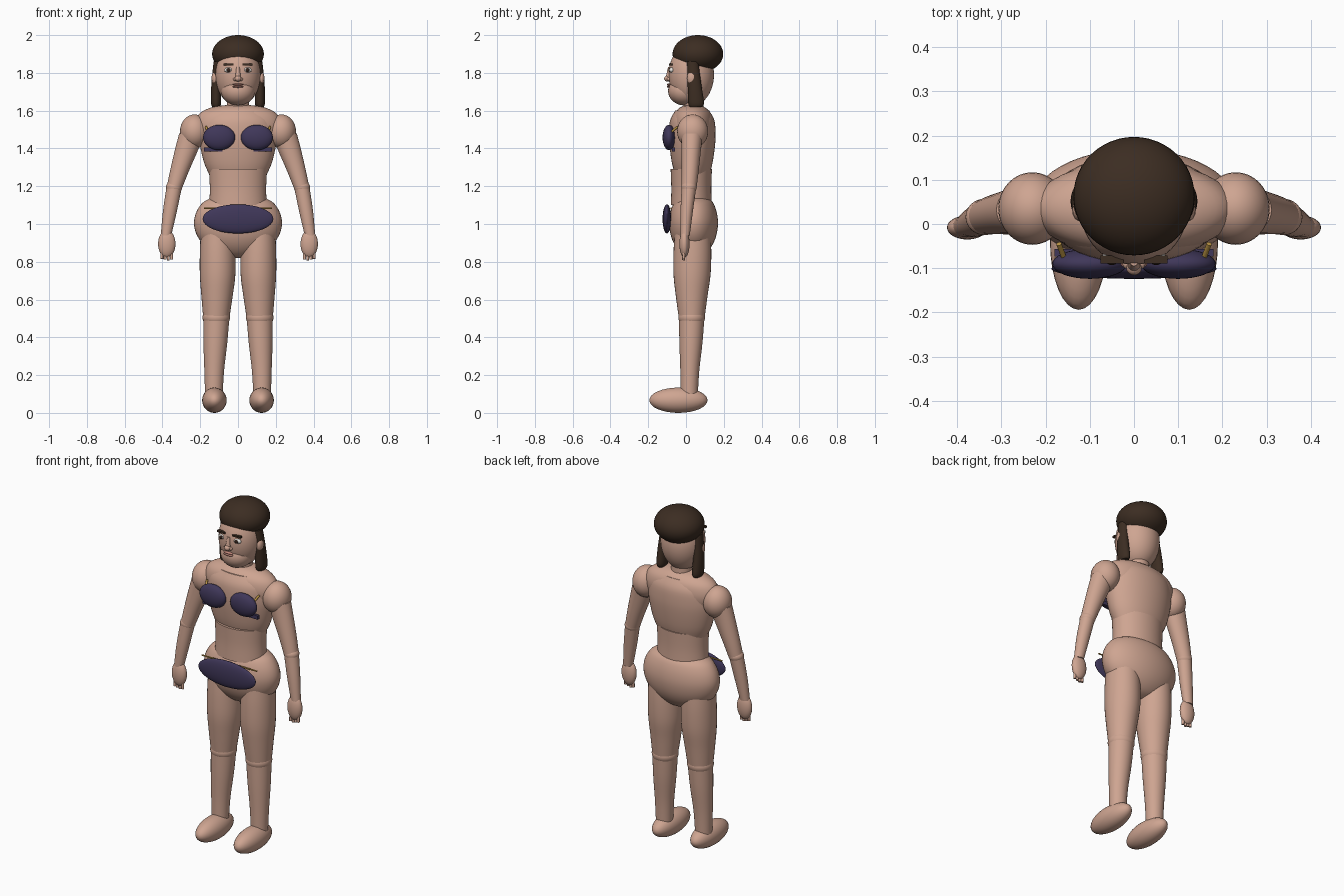
import bpy, bmesh
from math import cos, sin, tau, radians
from mathutils import Vector, Matrix

if "Cube" in bpy.data.objects:
    bpy.data.objects.remove(bpy.data.objects["Cube"])


def material(name, r, g, b):
    m = bpy.data.materials.new(name)
    m.use_nodes = True
    m.diffuse_color = (r, g, b, 1)
    m.node_tree.nodes["Principled BSDF"].inputs["Base Color"].default_value = (r, g, b, 1)
    return m


SKIN = material("skin", .62, .375, .285)
HAIR = material("dark brown hair", .045, .026, .016)
NAVY = material("navy cloth", .05, .038, .1)
GOLD = material("gold trim", .5, .3, .06)
WHITE = material("eye white", .8, .78, .74)
IRIS = material("dark iris", .03, .015, .01)
LIPS = material("lips", .55, .25, .2)


def finish(name, bm, mat):
    bmesh.ops.recalc_face_normals(bm, faces=bm.faces)
    mesh = bpy.data.meshes.new(name)
    bm.to_mesh(mesh)
    bm.free()
    mesh.materials.append(mat)
    ob = bpy.data.objects.new(name, mesh)
    bpy.context.collection.objects.link(ob)
    bpy.ops.object.select_all(action='DESELECT')
    ob.select_set(True)
    bpy.context.view_layer.objects.active = ob
    bpy.ops.object.shade_smooth_by_angle(angle=radians(40))
    return ob


def ball(name, centre, radii, mat, tilt=0, seg=32):
    bm = bmesh.new()
    place = (Matrix.Translation(centre) @ Matrix.Rotation(tilt, 4, 'X')
             @ Matrix.Diagonal((*radii, 1)))
    bmesh.ops.create_uvsphere(bm, u_segments=seg, v_segments=seg // 2, radius=1, matrix=place)
    return finish(name, bm, mat)


def box(name, centre, size, mat):
    bm = bmesh.new()
    bmesh.ops.create_cube(bm, size=1, matrix=Matrix.Translation(centre) @ Matrix.Diagonal((*size, 1)))
    return finish(name, bm, mat)


def rod(name, a, b, r, mat):
    a, b = Vector(a), Vector(b)
    bm = bmesh.new()
    place = (Matrix.Translation((a + b) / 2)
             @ (b - a).to_track_quat('Z', 'Y').to_matrix().to_4x4())
    bmesh.ops.create_cone(bm, cap_ends=True, segments=12, radius1=r, radius2=r,
                          depth=(b - a).length, matrix=place)
    return finish(name, bm, mat)


def loft(name, rings, mat, side=1, seg=32, steps=4):
    """Smooth body through level elliptical rings (x, y, z, rx, ry)."""
    ctrl = [Vector(r) for r in rings]
    ctrl = [ctrl[0]] + ctrl + [ctrl[-1]]
    path = []
    for p, q, r, s in zip(ctrl, ctrl[1:], ctrl[2:], ctrl[3:]):
        for i in range(steps):
            t = i / steps
            path.append(.5 * (2 * q + (r - p) * t + (2 * p - 5 * q + 4 * r - s) * t * t
                              + (3 * q - p - 3 * r + s) * t ** 3))
    path.append(ctrl[-1])
    bm = bmesh.new()
    loops = []
    for x, y, z, rx, ry in path:
        loops.append([bm.verts.new((side * x + rx * cos(tau * k / seg),
                                    y + ry * sin(tau * k / seg), z)) for k in range(seg)])
    for lo, hi in zip(loops, loops[1:]):
        for k in range(seg):
            n = (k + 1) % seg
            bm.faces.new((lo[k], lo[n], hi[n], hi[k]))
    bm.faces.new(loops[0])
    bm.faces.new(loops[-1])
    return finish(name, bm, mat)


def trunk(name, profile, y, depth):
    """Torso part from (half width, height) pairs; depth is the y/x ratio."""
    return loft(name, [(0, y, z, r, r * depth) for r, z in profile], SKIN, seg=48)


# Torso
trunk("pelvis", [(.02, .82), (.1, .838), (.17, .88), (.215, .935), (.233, 1.0),
                 (.222, 1.06), (.19, 1.11), (.15, 1.135)], .04, .555)
trunk("waist", [(.152, 1.1), (.149, 1.19), (.154, 1.29)], .028, .71)
trunk("chest", [(.148, 1.255), (.178, 1.32), (.2, 1.41), (.206, 1.48),
                (.195, 1.55), (.15, 1.6)], .033, .6)
trunk("shoulder_yoke", [(.2, 1.44), (.225, 1.49), (.228, 1.54), (.2, 1.588),
                        (.13, 1.62), (.03, 1.632)], .035, .47)
loft("neck", [(0, .04, 1.58, .06, .055), (0, .04, 1.7, .055, .05)], SKIN)

# Head and hair
ball("head", (0, .028, 1.79), (.12, .12, .165), SKIN, seg=48)
ball("jaw", (0, -.01, 1.705), (.09, .085, .077), SKIN)
ball("hair_cap", (0, .063, 1.9), (.137, .134, .1), HAIR, seg=48)
ball("nose_tip", (0, -.098, 1.77), (.018, .018, .016), SKIN, seg=16)
loft("nose_bridge", [(0, -.095, 1.77, .015, .014), (0, -.085, 1.83, .009, .01)], SKIN, seg=16)
for part, z in (("upper_lip", 1.738), ("lower_lip", 1.727)):
    ball(part, (0, -.09, z), (.03, .012, .006), LIPS, seg=16)

# Swimwear bottom and bands
ball("swim_bottom", (0, -.101, 1.027), (.187, .023, .077), NAVY, seg=48)
rod("waist_cord", (-.18, -.08, 1.083), (.18, -.08, 1.083), .004, GOLD)
box("chest_band", (0, -.065, 1.395), (.36, .016, .022), NAVY)

# Paired parts
for s, side in ((1, "left_"), (-1, "right_")):
    ball(side + "ear", (s * .122, .032, 1.772), (.018, .026, .038), SKIN, seg=16)
    loft(side + "hair_lock", [(.105, .035, 1.86, .024, .03), (.115, .045, 1.74, .026, .036),
                              (.116, .053, 1.645, .027, .042), (.116, .053, 1.62, .02, .034)],
         HAIR, s)
    ball(side + "nostril", (s * .016, -.09, 1.767), (.01, .012, .01), SKIN, seg=12)
    ball(side + "eye", (s * .05, -.076, 1.815), (.023, .014, .014), WHITE, seg=16)
    ball(side + "iris", (s * .05, -.087, 1.815), (.011, .006, .011), IRIS, seg=16)
    box(side + "eyebrow", (s * .05, -.08, 1.845), (.052, .018, .01), HAIR)

    # Arm
    ball(side + "shoulder", (s * .23, .035, 1.49), (.077, .082, .09), SKIN)
    loft(side + "upper_arm", [(.245, .032, 1.48, .066, .058), (.27, .028, 1.4, .062, .052),
                              (.31, .022, 1.28, .05, .045), (.337, .016, 1.19, .041, .04)],
         SKIN, s)
    ball(side + "elbow", (s * .338, .016, 1.195), (.043, .041, .035), SKIN)
    loft(side + "forearm", [(.337, .016, 1.2, .041, .039), (.36, .004, 1.07, .037, .033),
                            (.381, -.005, .94, .028, .025)], SKIN, s)
    ball(side + "hand", (s * .377, -.008, .895), (.046, .027, .073), SKIN)
    for i in range(4):
        x = s * (.352 + i * .017)
        rod(side + "finger", (x, -.01, .87), (x, -.013, .808 + .004 * abs(i - 1)), .0075, SKIN)

    # Leg
    loft(side + "thigh", [(.108, .035, .95, .09, .095), (.108, .034, .85, .094, .1),
                          (.108, .032, .73, .094, .098), (.111, .03, .62, .083, .084),
                          (.115, .03, .5, .069, .068)], SKIN, s)
    ball(side + "knee", (s * .115, .03, .505), (.073, .071, .055), SKIN)
    loft(side + "shin", [(.115, .03, .5, .069, .067), (.12, .026, .37, .063, .061),
                         (.126, .02, .22, .052, .05), (.128, .017, .08, .046, .045)], SKIN, s)
    ball(side + "foot", (s * .125, -.04, .067), (.065, .154, .067), SKIN)

    # Swimwear top
    ball(side + "cup", (s * .1, -.09, 1.458), (.085, .034, .067), NAVY)
    rod(side + "strap", (s * .155, -.085, 1.48), (s * .17, -.045, 1.515), .006, GOLD)
